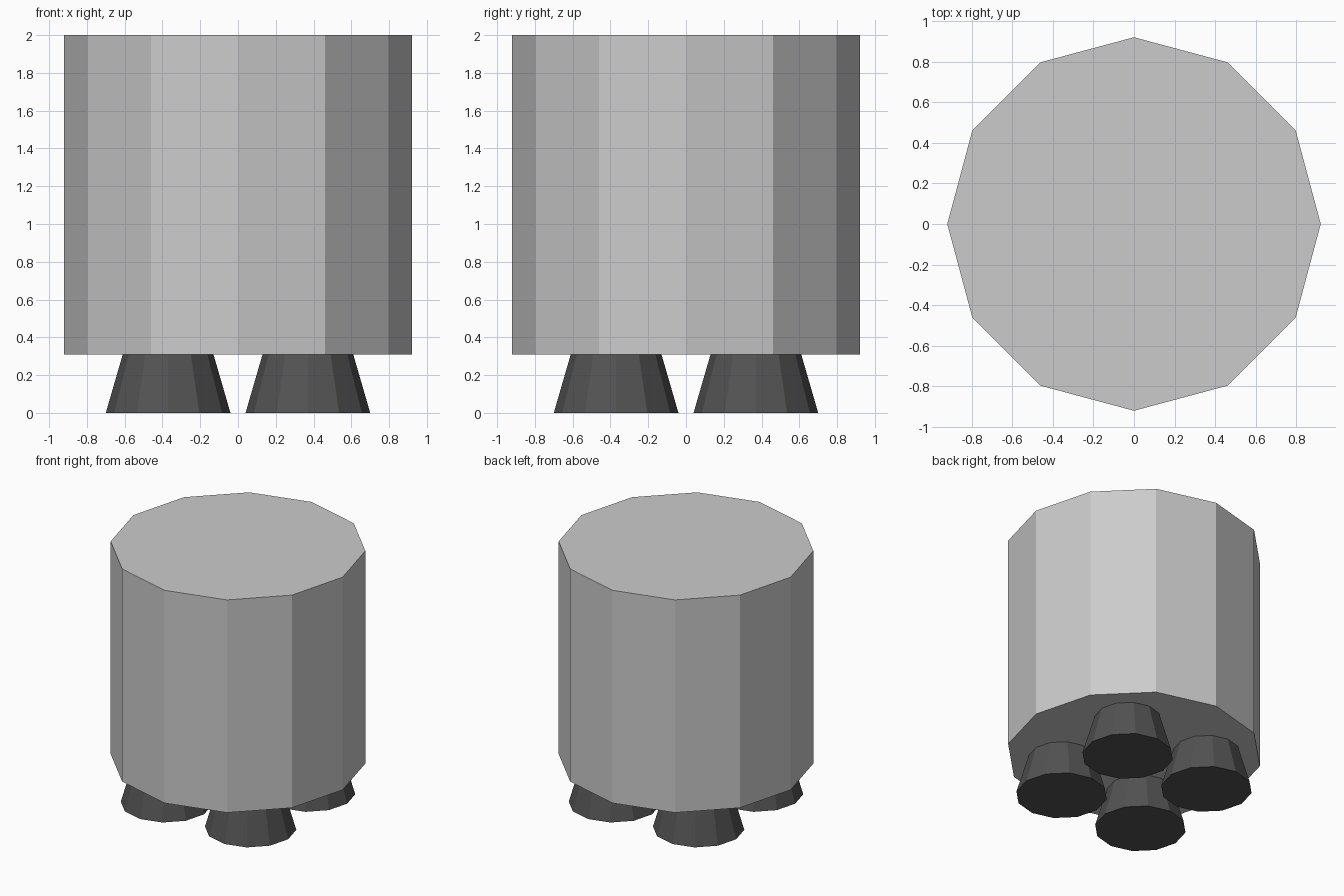
import bpy
import math

if "Cube" in bpy.data.objects:
    bpy.data.objects.remove(bpy.data.objects["Cube"])

SIDES = 12
BODY_BASE = 0.31
TOP = 2.0

dark = bpy.data.materials.new("dark_metal")
dark.diffuse_color = (0.085, 0.085, 0.085, 1)
dark.use_nodes = True
dark.node_tree.nodes["Principled BSDF"].inputs["Base Color"].default_value = dark.diffuse_color


def frustum(name, r_bottom, r_top, z0, z1, x=0, y=0):
    """Flat-faced capped cone section with a corner on the +x axis."""
    bpy.ops.mesh.primitive_cone_add(
        vertices=SIDES, radius1=r_bottom, radius2=r_top, depth=z1 - z0,
        location=(x, y, (z0 + z1) / 2))
    obj = bpy.context.object
    obj.name = name
    return obj


# Tank body
frustum("tank_body", 0.92, 0.92, BODY_BASE, TOP)

# Four flared engine nozzles under the tank
for i, (sx, sy) in enumerate([(1, 1), (-1, 1), (-1, -1), (1, -1)]):
    nozzle = frustum(f"engine_nozzle_{i + 1}", 0.33, 0.24, 0, BODY_BASE,
                     0.37 * sx, 0.37 * sy)
    nozzle.data.materials.append(dark)
